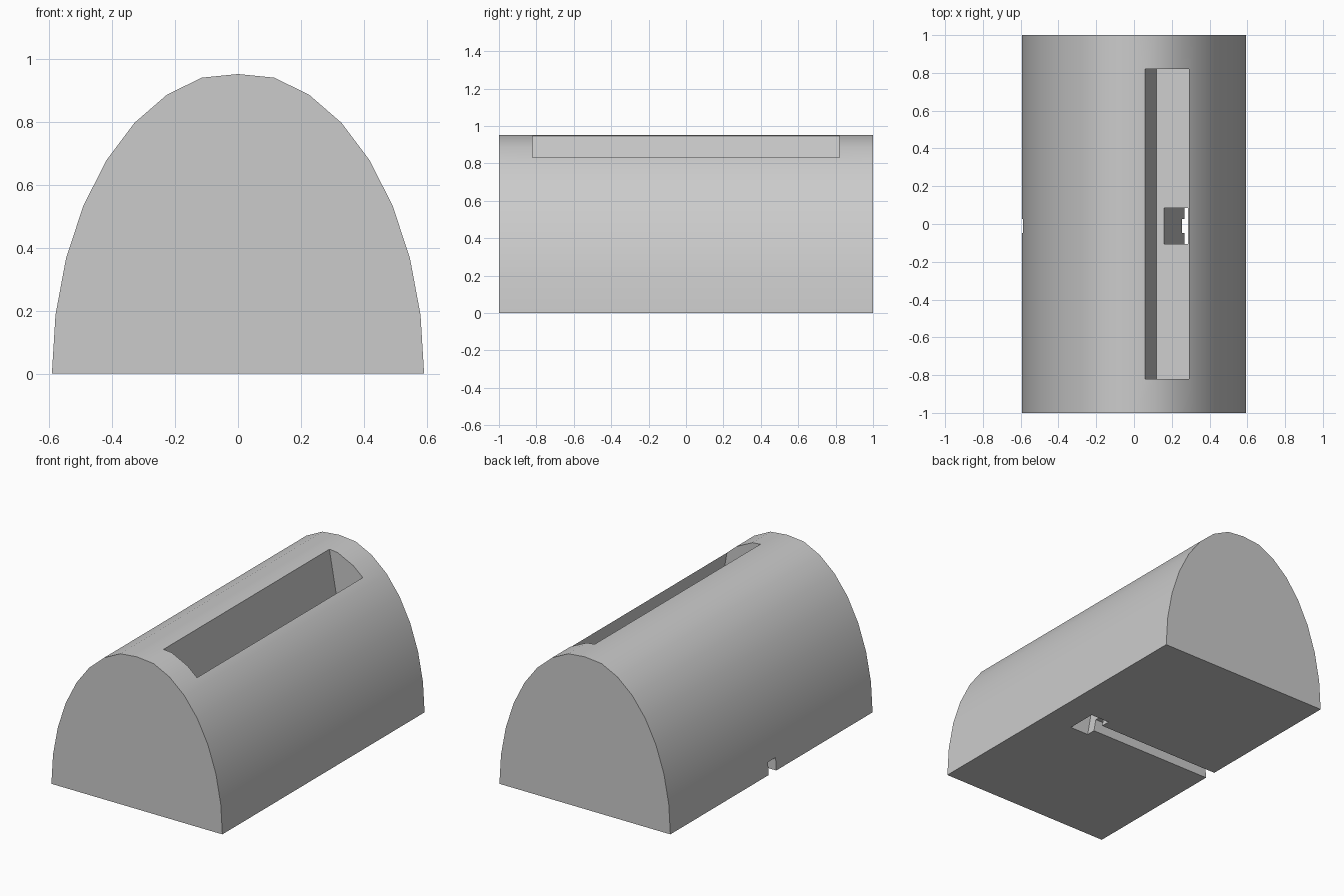
import bpy, bmesh, math
from mathutils import Vector

cube = bpy.data.objects.get("Cube")
if cube:
    bpy.data.objects.remove(cube, do_unlink=True)

grey = bpy.data.materials.new("plain_grey")
grey.use_nodes = True
grey.diffuse_color = (0.6, 0.6, 0.6, 1)
grey.node_tree.nodes["Principled BSDF"].inputs["Base Color"].default_value = (0.6, 0.6, 0.6, 1)


def prism(name, profile, y0, y1):
    """Extrude an xz outline from y0 to y1."""
    bm = bmesh.new()
    face = bm.faces.new([bm.verts.new((x, y0, z)) for x, z in profile])
    ext = bmesh.ops.extrude_face_region(bm, geom=[face])["geom"]
    bmesh.ops.translate(bm, vec=(0, y1 - y0, 0),
                        verts=[v for v in ext if isinstance(v, bmesh.types.BMVert)])
    bmesh.ops.recalc_face_normals(bm, faces=bm.faces)
    mesh = bpy.data.meshes.new(name)
    bm.to_mesh(mesh)
    bm.free()
    mesh.materials.append(grey)
    ob = bpy.data.objects.new(name, mesh)
    bpy.context.collection.objects.link(ob)
    return ob


# Arched block: half ellipse in sixteen segments, slightly flattened crown
STEPS = 16
arch = []
for i in range(STEPS + 1):
    a = math.pi * i / STEPS
    arch.append((0.592 * math.cos(a), min(0.96 * math.sin(a), 0.953)))
arch[0], arch[-1] = (0.592, 0), (-0.592, 0)
body = prism("arched_body", arch, -1, 1)

# Tilted frame shared by the slot and the shaft beneath it
tilt = math.radians(10)
across = Vector((math.cos(tilt), math.sin(tilt)))
up = Vector((-math.sin(tilt), math.cos(tilt)))
floor_mid = Vector((0.12, 0.60)) + across * 0.104


def tilted_box(half, low, high):
    return [floor_mid + across * u + up * v
            for u, v in ((-half, low), (half, low), (half, high), (-half, high))]


MID_Y = -0.01
cutters = [
    prism("slot_cutter", tilted_box(0.104, 0, 0.6), -0.82, 0.82),
    prism("shaft_cutter", tilted_box(0.0635, -0.8, 0.1), MID_Y - 0.095, MID_Y + 0.095),
    # Channel under the base, from the shaft out to one side
    prism("channel_cutter", [(-0.7, -0.1), (0.3, -0.1), (0.3, 0.08), (-0.7, 0.08)],
          MID_Y - 0.0375, MID_Y + 0.0375),
]

bpy.ops.object.select_all(action="DESELECT")
bpy.context.view_layer.objects.active = body
body.select_set(True)
for cutter in cutters:
    cutter.hide_render = True
    mod = body.modifiers.new(cutter.name, "BOOLEAN")
    mod.operation = "DIFFERENCE"
    mod.solver = "EXACT"
    mod.object = cutter
    bpy.ops.object.modifier_apply(modifier=mod.name)
for cutter in cutters:
    bpy.data.objects.remove(cutter, do_unlink=True)

bpy.ops.object.shade_smooth_by_angle(angle=math.radians(30))
